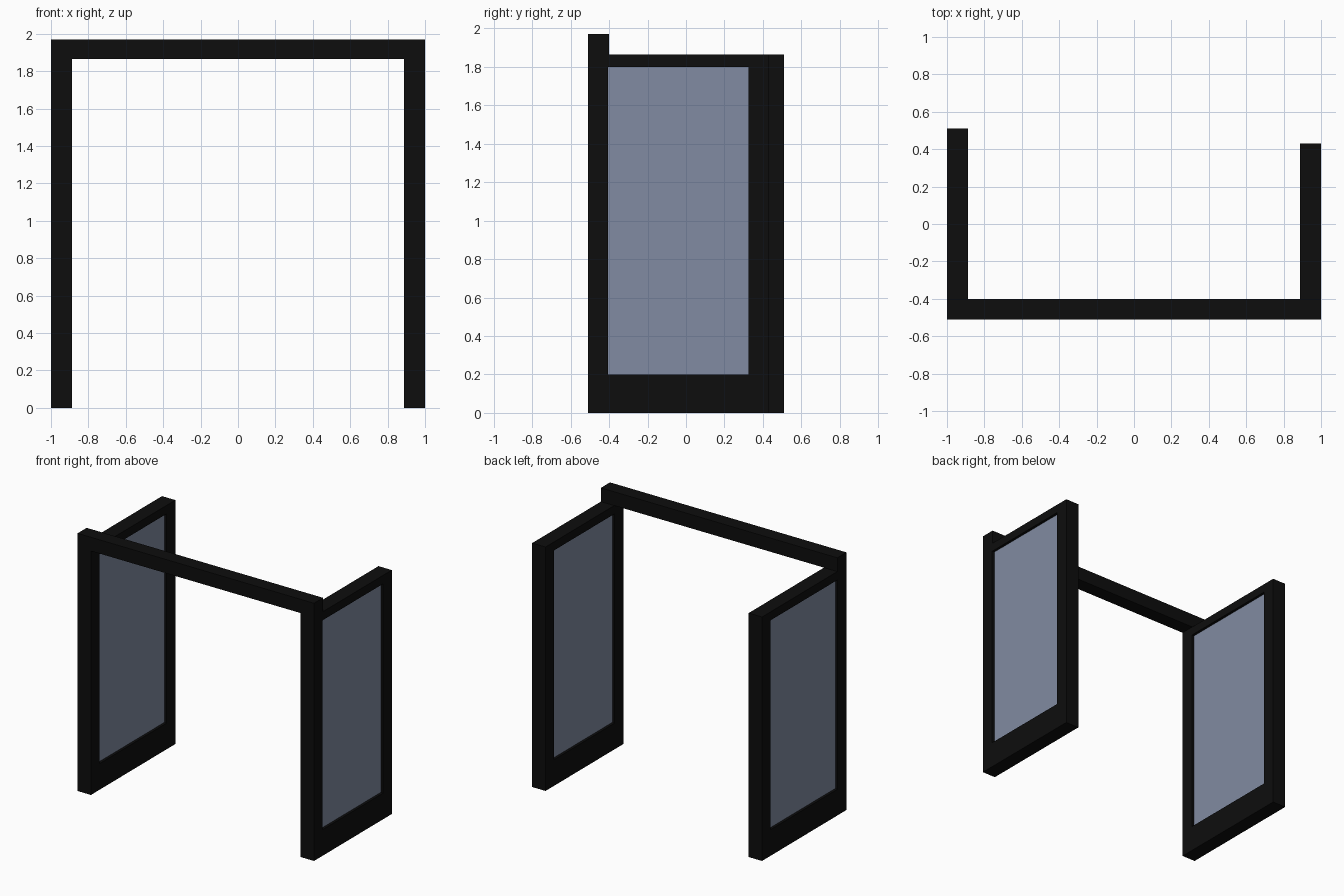
import bpy

if "Cube" in bpy.data.objects:
    bpy.data.objects.remove(bpy.data.objects["Cube"])


def material(name, color):
    m = bpy.data.materials.new(name)
    m.diffuse_color = color
    m.use_nodes = True
    m.node_tree.nodes["Principled BSDF"].inputs["Base Color"].default_value = m.diffuse_color
    return m


FRAME = material("black_frame", (0.004, 0.004, 0.004, 1))
GLASS = material("tinted_glass", (0.22, 0.26, 0.36, 1))


def box(name, x, y, z, mat):
    """Box spanning the (min, max) range on each axis."""
    spans = (x, y, z)
    bpy.ops.mesh.primitive_cube_add(size=1, location=[(a + b) / 2 for a, b in spans])
    ob = bpy.context.object
    ob.name = name
    ob.scale = [b - a for a, b in spans]
    bpy.ops.object.transform_apply(location=False, rotation=False, scale=True)
    ob.data.materials.append(mat)
    return ob


FRONT, TOP, POST = -0.51, 1.865, 0.105
SILL, HEAD = 0.2, 1.8
THICK, INSET = 0.113, 0.02


# Side panel: two posts, two rails and a recessed pane
def side_panel(side, x, back):
    inner = (FRONT + POST, back - POST)
    box(side + "_front_post", x, (FRONT, inner[0]), (0, TOP), FRAME)
    box(side + "_back_post", x, (inner[1], back), (0, TOP), FRAME)
    box(side + "_bottom_rail", x, inner, (0, SILL), FRAME)
    box(side + "_top_rail", x, inner, (HEAD, TOP), FRAME)
    box(side + "_pane", (x[0] + INSET, x[1] - INSET), inner, (SILL, HEAD), GLASS)


side_panel("left", (-1, -1 + THICK), 0.51)
side_panel("right", (1 - THICK, 1), 0.43)

# Header beam joining the front posts
box("header_beam", (-1, 1), (FRONT, FRONT + 0.11), (TOP, 1.97), FRAME)
